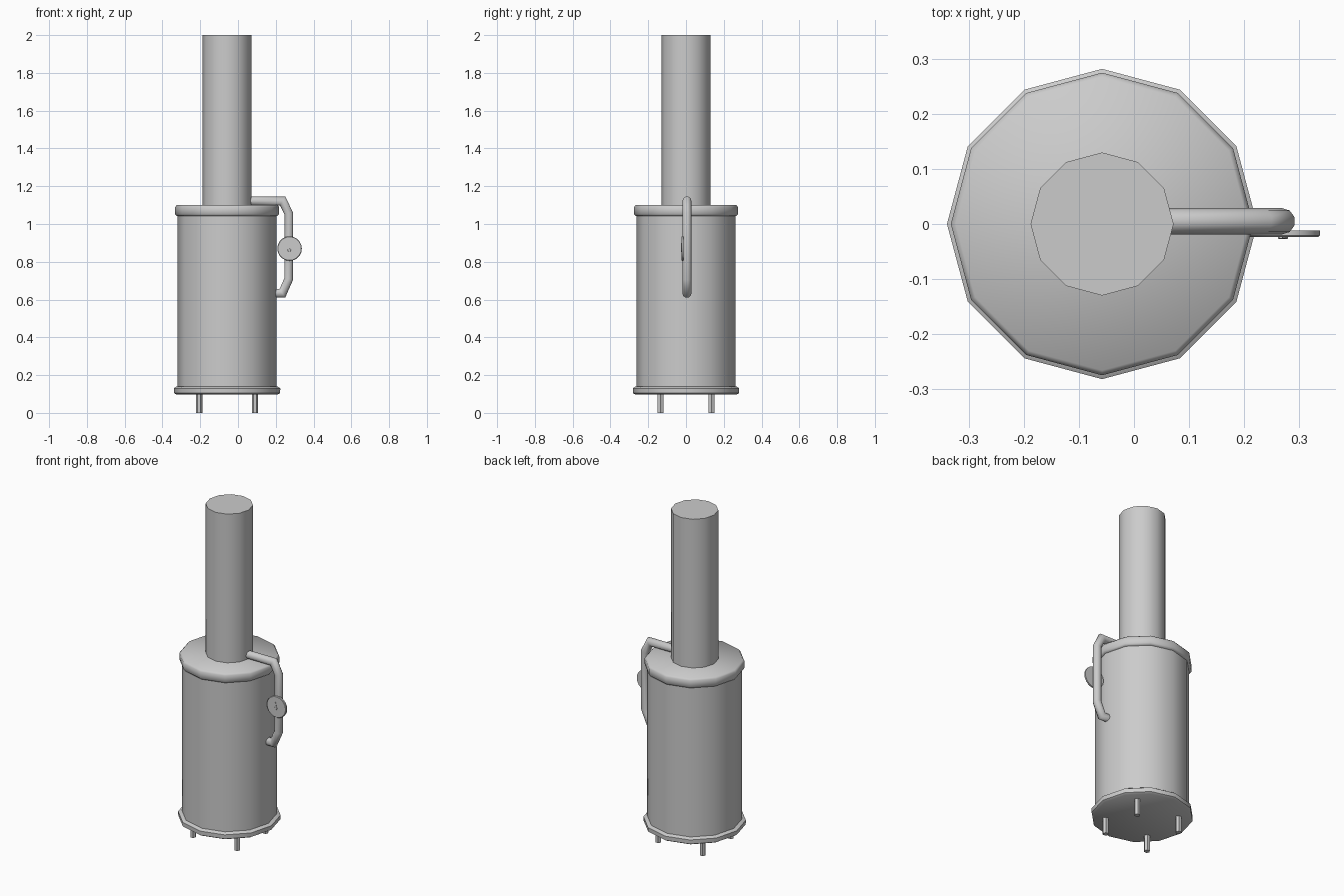
import bpy, bmesh, math
from mathutils import Matrix, Vector

if "Cube" in bpy.data.objects:
    bpy.data.objects.remove(bpy.data.objects["Cube"])

CX = -0.058  # boiler axis


def finish(bm, name, angle=40):
    bmesh.ops.recalc_face_normals(bm, faces=bm.faces)
    me = bpy.data.meshes.new(name)
    bm.to_mesh(me)
    bm.free()
    ob = bpy.data.objects.new(name, me)
    bpy.context.collection.objects.link(ob)
    bpy.ops.object.select_all(action='DESELECT')
    bpy.context.view_layer.objects.active = ob
    ob.select_set(True)
    bpy.ops.object.shade_smooth_by_angle(angle=math.radians(angle))
    return ob


def skin(rings, name, angle=40):
    """Bridge a list of point rings into a capped solid."""
    bm = bmesh.new()
    vs = [[bm.verts.new(p) for p in r] for r in rings]
    n = len(vs[0])
    for a, b in zip(vs, vs[1:]):
        for i in range(n):
            j = (i + 1) % n
            bm.faces.new((a[i], a[j], b[j], b[i]))
    bm.faces.new(vs[0][::-1])
    bm.faces.new(vs[-1])
    return finish(bm, name, angle)


def lathe(name, profile, x=CX, y=0.0, sides=12, angle=40):
    """Turn an (r, z) profile about a vertical axis."""
    step = 2 * math.pi / sides
    return skin([[(x + r * math.cos(i * step), y + r * math.sin(i * step), z)
                  for i in range(sides)] for r, z in profile], name, angle)


def disc(name, x, z, r, y0, y1, sides, bevel):
    """Disc facing front, with a softened front rim."""
    step = 2 * math.pi / sides
    return skin([[(x + q * math.cos(i * step), y, z + q * math.sin(i * step))
                  for i in range(sides)]
                 for q, y in ((r, y1), (r, y0 + bevel), (r - bevel, y0))], name)


def tube(name, path, y, r, sides=10):
    """Mitred round tube along an (x, z) path."""
    pts = [Vector((x, y, z)) for x, z in path]
    side = Vector((0, 1, 0))
    rings = []
    for i, p in enumerate(pts):
        d0 = (p - pts[i - 1]).normalized() if i else (pts[1] - p).normalized()
        d1 = (pts[i + 1] - p).normalized() if i < len(pts) - 1 else d0
        t = (d0 + d1).normalized()
        n = side.cross(t) / max(t.dot(d0), 0.5)
        rings.append([p + r * (side * math.cos(a) + n * math.sin(a))
                      for a in (2 * math.pi * k / sides for k in range(sides))])
    return skin(rings, name, 60)


# boiler tank, rims and chimney
lathe("tank", [(0.262, 0.12), (0.262, 1.06)])
lathe("bottom_rim", [(0.268, 0.097), (0.281, 0.105), (0.282, 0.13), (0.268, 0.139)], angle=50)
lathe("top_rim", [(0.266, 1.042), (0.275, 1.052), (0.275, 1.09), (0.266, 1.1)], angle=50)
lathe("chimney", [(0.13, 1.08), (0.13, 2.0)])

# four short feet
for sx in (-1, 1):
    for sy in (-1, 1):
        lathe("foot", [(0.017, 0), (0.017, 0.11)], CX + sx * 0.148, sy * 0.135, 6)

# bypass pipe from chimney to tank
tube("side_pipe", [(0.05, 1.122), (0.236, 1.122), (0.269, 1.055),
                   (0.269, 0.71), (0.235, 0.633), (0.18, 0.633)], 0.005, 0.024)

# pressure gauge with hub and needle
disc("gauge", 0.273, 0.87, 0.065, -0.024, -0.012, 20, 0.003)
disc("gauge_hub", 0.271, 0.862, 0.009, -0.027, -0.022, 8, 0.001)
bm = bmesh.new()
bmesh.ops.create_cube(bm, size=1, matrix=Matrix.Translation((0.271, -0.0245, 0.877))
                      @ Matrix.Rotation(math.radians(-12), 4, 'Y')
                      @ Matrix.Diagonal((0.006, 0.003, 0.042, 1)))
finish(bm, "gauge_needle")
